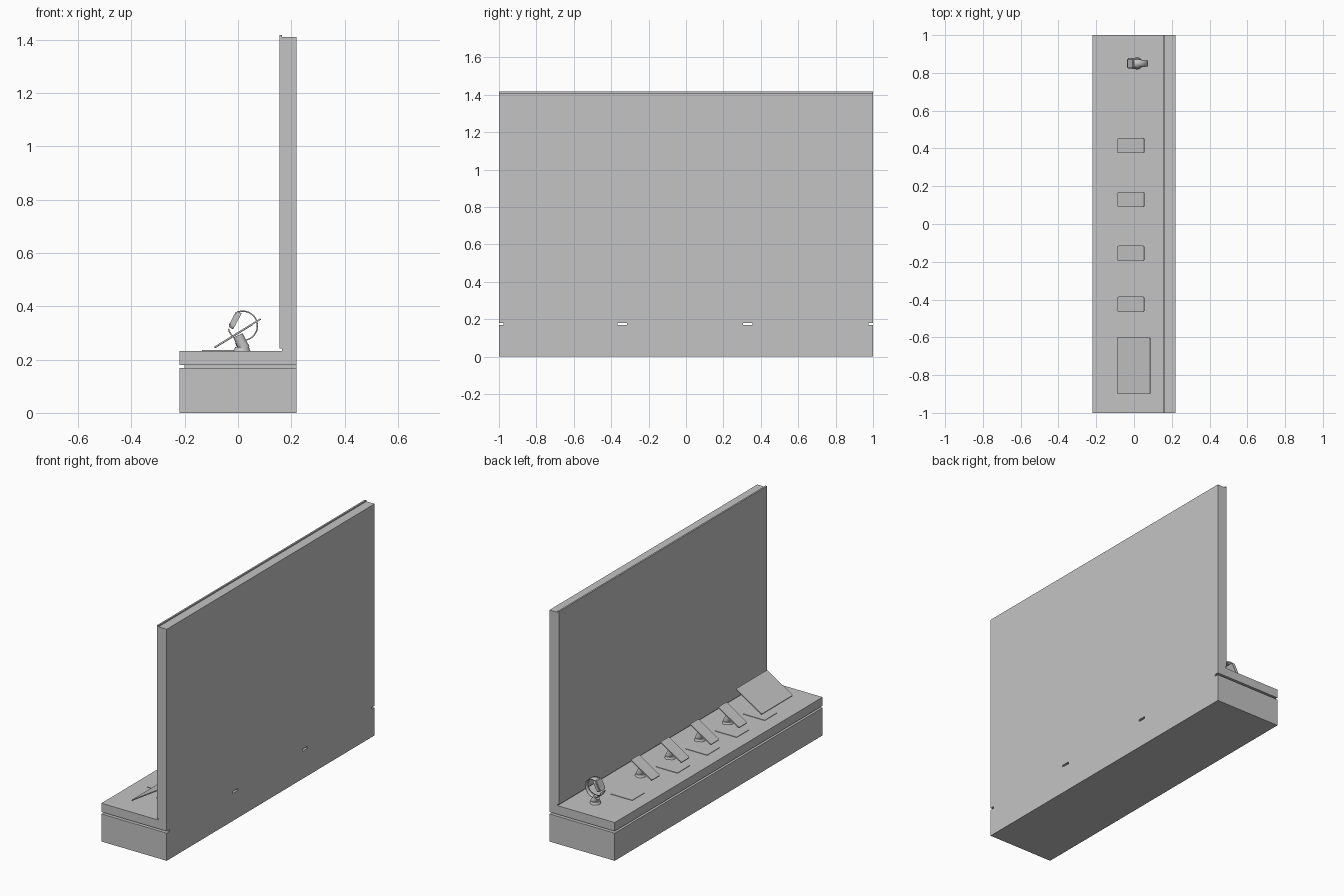
import bpy, bmesh, math
from mathutils import Vector, Matrix

cube = bpy.data.objects.get("Cube")
if cube:
    bpy.data.objects.remove(cube)

grey = bpy.data.materials.new("light grey")
grey.use_nodes = True
grey.diffuse_color = (0.55, 0.55, 0.55, 1)
grey.node_tree.nodes["Principled BSDF"].inputs["Base Color"].default_value = grey.diffuse_color

FLOOR = 0.233
TILT = math.atan2(0.105, 0.17)
ITEMS = [0.85, 0.415, 0.13, -0.155, -0.425]


def finish(name, bm, matrix=Matrix()):
    mesh = bpy.data.meshes.new(name)
    bmesh.ops.recalc_face_normals(bm, faces=bm.faces)
    bm.to_mesh(mesh)
    bm.free()
    mesh.materials.append(grey)
    obj = bpy.data.objects.new(name, mesh)
    obj.matrix_world = matrix
    bpy.context.collection.objects.link(obj)
    return obj


def box(name, x, y, z, matrix=Matrix(), corner=0):
    """Box from ranges, with optional rounded upright corners."""
    bm = bmesh.new()
    bmesh.ops.create_cube(bm, size=1)
    for v in bm.verts:
        v.co = [r[0] + (c + 0.5) * (r[1] - r[0]) for c, r in zip(v.co, (x, y, z))]
    if corner:
        upright = [e for e in bm.edges if abs(e.verts[0].co.z - e.verts[1].co.z) > 1e-5]
        bmesh.ops.bevel(bm, geom=upright, offset=corner, segments=3,
                        profile=0.5, affect='EDGES')
    return finish(name, bm, matrix)


def cone(name, start, end, r1, r2):
    start, end = Vector(start), Vector(end)
    axis = end - start
    bm = bmesh.new()
    bmesh.ops.create_cone(bm, cap_ends=True, segments=24, radius1=r1, radius2=r2,
                          depth=axis.length)
    turn = axis.to_track_quat('Z', 'Y').to_matrix().to_4x4()
    return finish(name, bm, Matrix.Translation((start + end) / 2) @ turn)


def stand(y, top_x, top_z):
    cone("stand_foot", (0.015, y, FLOOR - 0.002), (0.015, y, 0.247), 0.032, 0.026)
    cone("stand_neck", (0.024, y, 0.24), (top_x, y, top_z), 0.021, 0.019)


# Plinth, spacers in the shadow gap, counter and back wall
box("plinth", (-0.22, 0.22), (-1, 1), (0, 0.168))
for y0, y1 in ((-0.975, -0.365), (-0.315, 0.305), (0.355, 0.975)):
    box("gap_spacer", (-0.2, 0.22), (y0, y1), (0.168, 0.18))
box("counter", (-0.22, 0.22), (-1, 1), (0.18, FLOOR))
box("back_wall", (0.165, 0.22), (-1, 1), (FLOOR, 1.41))
box("wall_panel", (0.155, 0.165), (-1, 1), (0.242, 1.418))

# Tilted tablets on stands
for y in ITEMS[1:]:
    tilt = Matrix.Translation((-0.085, y, 0.243)) @ Matrix.Rotation(-TILT, 4, 'Y')
    box("tablet", (0, 0.165), (-0.04, 0.04), (0, 0.006), tilt, 0.007)
    stand(y, 0.0, 0.291)

# Large tilted screen
tilt = Matrix.Translation((-0.087, -0.75, 0.243)) @ Matrix.Rotation(-TILT, 4, 'Y')
box("large_screen", (0, 0.204), (-0.15, 0.15), (0, 0.006), tilt, 0.006)
stand(-0.75, 0.0, 0.291)

# Thin information cards on the counter
for y in ITEMS:
    box("info_card", (-0.135, 0.01), (y - 0.26, y - 0.14), (FLOOR, FLOOR + 0.003))

# Wristwatch: case, lens and looped strap
wy = ITEMS[0]
stand(wy, 0.005, 0.272)
face = Matrix.Translation((-0.012, wy, 0.349)) @ Matrix.Rotation(math.radians(-62), 4, 'Y')
box("watch_case", (-0.034, 0.034), (-0.029, 0.029), (-0.011, 0.007), face, 0.012)
box("watch_lens", (-0.028, 0.028), (-0.024, 0.024), (0.007, 0.011), face, 0.01)

bm = bmesh.new()
rows, steps = [], 24
for i in range(steps + 1):
    t = i / steps
    a = math.radians(108 - 276 * t)
    half = 0.013 + 0.009 * abs(2 * t - 1)
    x, z = 0.018 + 0.055 * math.cos(a), 0.327 + 0.055 * math.sin(a)
    rows.append([bm.verts.new((x, wy + s * half, z)) for s in (-1, 1)])
for a, b in zip(rows, rows[1:]):
    bm.faces.new((a[0], a[1], b[1], b[0]))
strap = finish("watch_strap", bm)
solid = strap.modifiers.new("thickness", 'SOLIDIFY')
solid.thickness = 0.005
solid.offset = 0

# Smooth the round parts, keeping edges sharp
bpy.ops.object.select_all(action='DESELECT')
for obj in bpy.context.collection.objects:
    if obj.name.startswith(("stand", "watch_strap")):
        obj.select_set(True)
        bpy.context.view_layer.objects.active = obj
bpy.ops.object.shade_smooth_by_angle(angle=math.radians(35))
